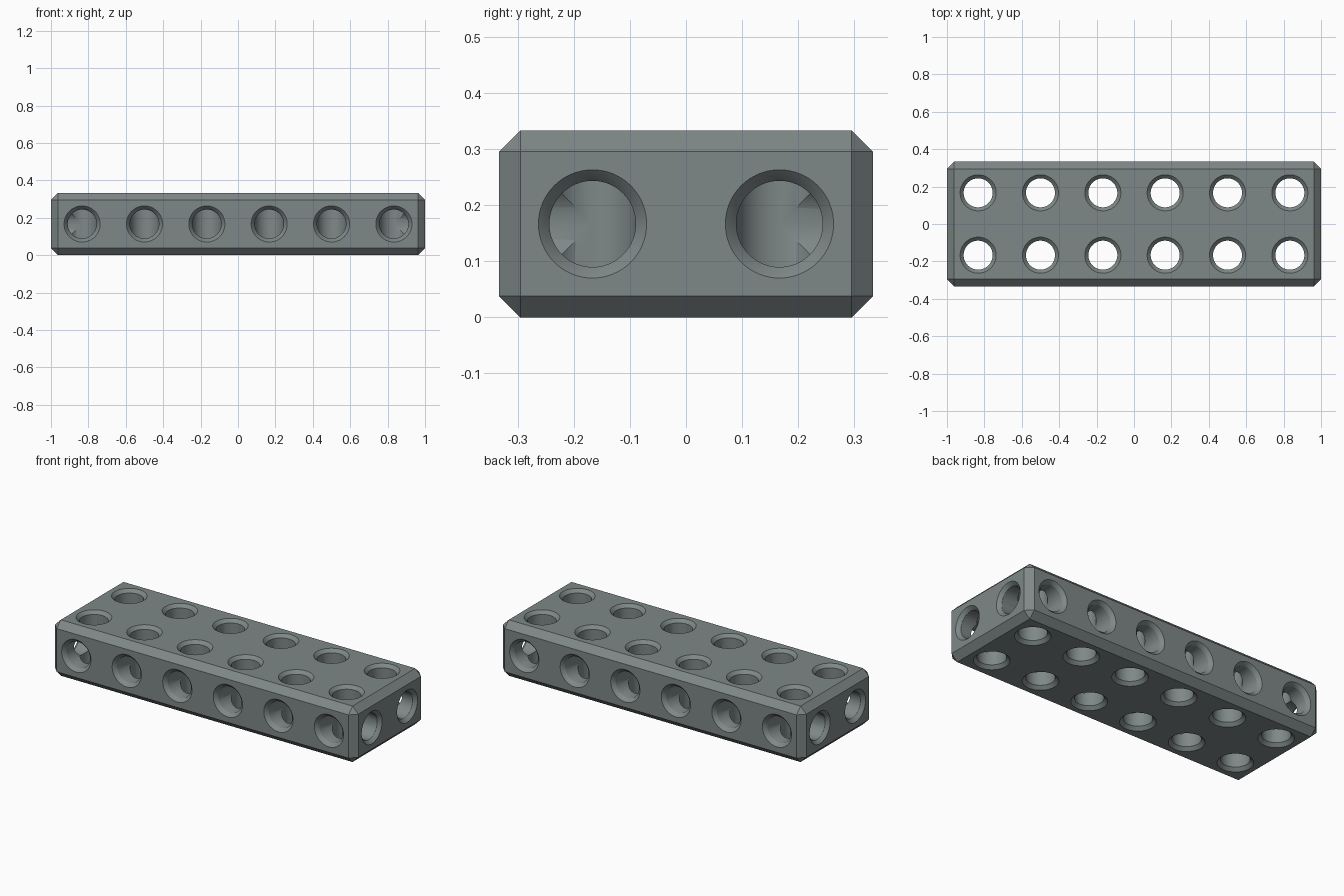
import bpy, bmesh
from math import sin, cos, pi
from mathutils import Matrix, Vector

if "Cube" in bpy.data.objects:
    bpy.data.objects.remove(bpy.data.objects["Cube"], do_unlink=True)

UNIT = 1 / 3          # hole spacing, also the block height
CHAMFER = 0.038
RIM, SINK = 0.0965, 0.019
SEGMENTS = 64
LIP = 0.01            # how far cutters reach outside the block

grey = bpy.data.materials.new("slate grey")
grey.use_nodes = True
colour = (0.21, 0.245, 0.245, 1)
grey.diffuse_color = colour
grey.node_tree.nodes["Principled BSDF"].inputs["Base Color"].default_value = colour


def add_object(name, bm):
    bmesh.ops.recalc_face_normals(bm, faces=bm.faces)
    mesh = bpy.data.meshes.new(name)
    bm.to_mesh(mesh)
    bm.free()
    mesh.materials.append(grey)
    obj = bpy.data.objects.new(name, mesh)
    bpy.context.collection.objects.link(obj)
    return obj


def add_bore(bm, mouth, inward, profile):
    """Revolve (radius, depth) pairs about the inward axis from the mouth."""
    turn = Vector(inward).to_track_quat('Z', 'Y').to_matrix().to_4x4()
    place = Matrix.Translation(mouth) @ turn
    rings = []
    for radius, depth in profile:
        angles = [2 * pi * i / SEGMENTS for i in range(SEGMENTS)]
        rings.append([bm.verts.new(place @ Vector((radius * cos(a), radius * sin(a), depth)))
                      for a in angles])
    for low, high in zip(rings, rings[1:]):
        for i in range(SEGMENTS):
            j = (i + 1) % SEGMENTS
            bm.faces.new((low[i], low[j], high[j], high[i]))
    bm.faces.new(rings[0])
    bm.faces.new(rings[-1])


def blind(radius):
    """Countersunk hole ending on the axis of the upright hole."""
    return [(RIM + LIP, -LIP), (RIM - SINK, SINK), (radius, SINK + 0.001), (radius, UNIT / 2)]


# Chamfered block
bm = bmesh.new()
bmesh.ops.create_cube(bm, size=1, matrix=Matrix.Translation((0, 0, UNIT / 2))
                      @ Matrix.Diagonal((2, 2 * UNIT, UNIT, 1)))
bmesh.ops.bevel(bm, geom=bm.edges[:], offset=CHAMFER, segments=1, affect='EDGES')
block = add_object("drilled_block", bm)

# Hole cutters: upright through holes, then blind holes in the sides and ends
columns = [(i - 2.5) * UNIT for i in range(6)]
upright, sides, ends = bmesh.new(), bmesh.new(), bmesh.new()
through = [(RIM + LIP, -LIP), (RIM - SINK, SINK),
           (RIM - SINK, UNIT - SINK), (RIM + LIP, UNIT + LIP)]
for s in (-1, 1):
    for x in columns:
        add_bore(upright, (x, s * UNIT / 2, 0), (0, 0, 1), through)
        add_bore(sides, (x, s * UNIT, UNIT / 2), (0, -s, 0), blind(0.0772))
    for y in (-UNIT / 2, UNIT / 2):
        add_bore(ends, (s, y, UNIT / 2), (-s, 0, 0), blind(0.0769))

# Drill the block
bpy.context.view_layer.objects.active = block
for name, cutter_mesh in (("upright_holes", upright), ("side_holes", sides), ("end_holes", ends)):
    cutter = add_object(name, cutter_mesh)
    cutter.hide_render = True
    drill = block.modifiers.new(name, 'BOOLEAN')
    drill.operation = 'DIFFERENCE'
    drill.solver = 'EXACT'
    drill.object = cutter
    bpy.ops.object.modifier_apply(modifier=name)
    bpy.data.objects.remove(cutter, do_unlink=True)

# Smooth bores with crisp edges
bpy.ops.object.select_all(action='DESELECT')
block.select_set(True)
bpy.ops.object.shade_smooth_by_angle(angle=pi / 6)
